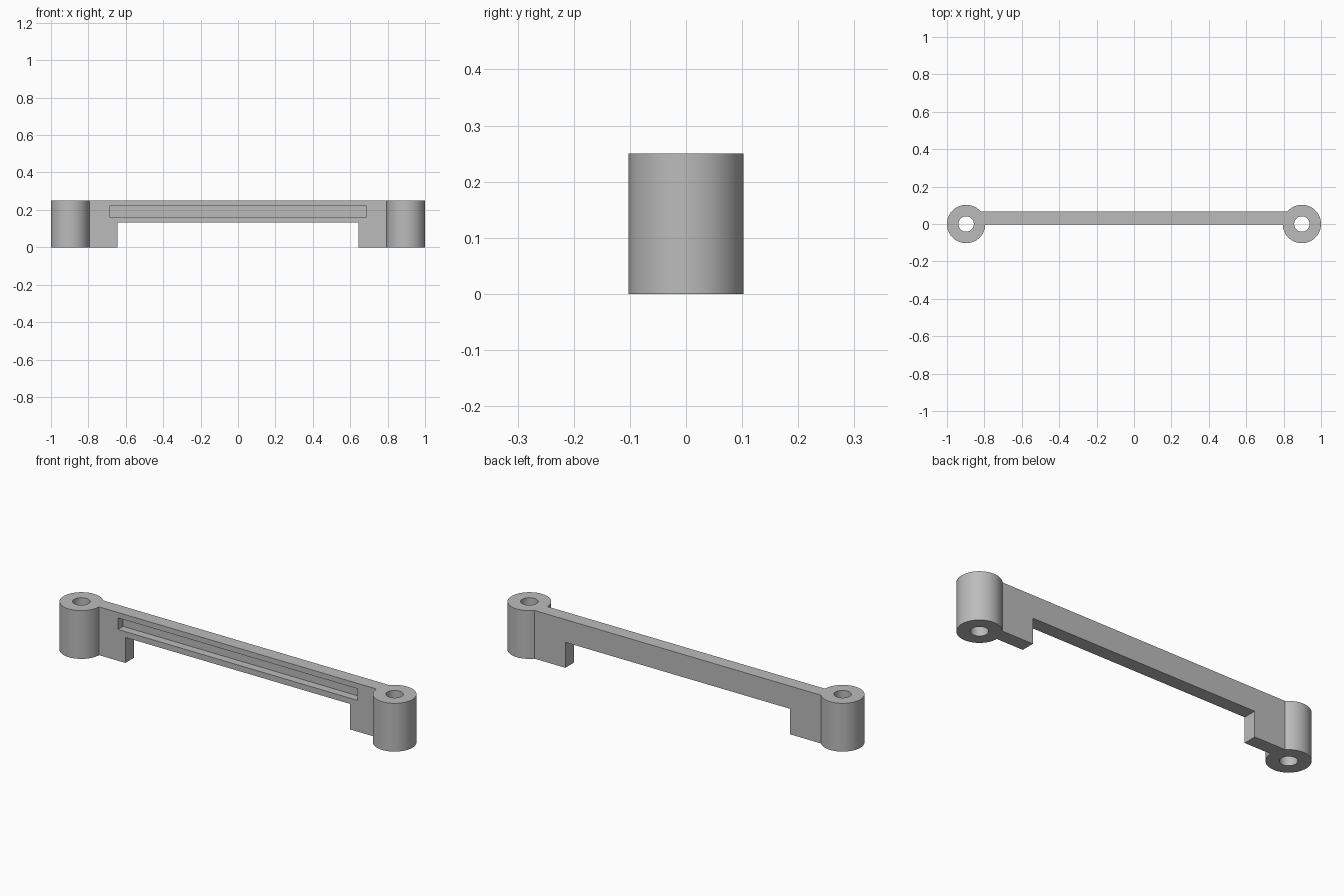
import bpy, bmesh, math
from mathutils import Matrix, Vector

cube = bpy.data.objects.get("Cube")
if cube:
    bpy.data.objects.remove(cube, do_unlink=True)

HEIGHT = 0.25
POST_X, POST_R, HOLE_R = 0.8975, 0.1025, 0.041
BAR_FRONT, BAR_BACK = -0.002, 0.068

grey = bpy.data.materials.new("plain grey")
grey.use_nodes = True
color = (0.5, 0.5, 0.5, 1)
grey.diffuse_color = color
grey.node_tree.nodes["Principled BSDF"].inputs["Base Color"].default_value = color


def finish(name, bm):
    bmesh.ops.recalc_face_normals(bm, faces=bm.faces)
    mesh = bpy.data.meshes.new(name)
    bm.to_mesh(mesh)
    bm.free()
    mesh.materials.append(grey)
    obj = bpy.data.objects.new(name, mesh)
    bpy.context.collection.objects.link(obj)
    return obj


def cylinder(name, x, radius, z0, z1):
    bm = bmesh.new()
    bmesh.ops.create_cone(bm, cap_ends=True, segments=64, radius1=radius,
                          radius2=radius, depth=z1 - z0,
                          matrix=Matrix.Translation((x, 0, (z0 + z1) / 2)))
    return finish(name, bm)


def plate(name, outline, y0, y1):
    """Extrude an x-z outline along y."""
    bm = bmesh.new()
    face = bm.faces.new([bm.verts.new((x, y0, z)) for x, z in outline])
    ext = bmesh.ops.extrude_face_region(bm, geom=[face])
    moved = [v for v in ext["geom"] if isinstance(v, bmesh.types.BMVert)]
    bmesh.ops.translate(bm, verts=moved, vec=Vector((0, y1 - y0, 0)))
    return finish(name, bm)


def combine(target, other, operation):
    mod = target.modifiers.new(operation.lower(), "BOOLEAN")
    mod.operation, mod.solver, mod.object = operation, "EXACT", other
    bpy.context.view_layer.objects.active = target
    bpy.ops.object.modifier_apply(modifier=mod.name)
    bpy.data.objects.remove(other, do_unlink=True)


# Crossbar with a foot at each end
half = [(0.845, HEIGHT), (0.845, 0), (0.644, 0), (0.644, 0.132)]
outline = half + [(-x, z) for x, z in reversed(half)]
bracket = plate("mounting_bracket", outline, BAR_FRONT, BAR_BACK)

# Long shallow slot in the front
slot = [(-0.687, 0.162), (0.687, 0.162), (0.687, 0.222), (-0.687, 0.222)]
combine(bracket, plate("slot_cutter", slot, -0.05, 0.04), "DIFFERENCE")

# Round end posts with through holes
for side in (-1, 1):
    combine(bracket, cylinder("post", side * POST_X, POST_R, 0, HEIGHT), "UNION")
    combine(bracket, cylinder("hole_cutter", side * POST_X, HOLE_R, -0.1, HEIGHT + 0.1),
            "DIFFERENCE")

bpy.ops.object.select_all(action="DESELECT")
bracket.select_set(True)
bpy.context.view_layer.objects.active = bracket
bpy.ops.object.shade_smooth_by_angle(angle=math.radians(30))
